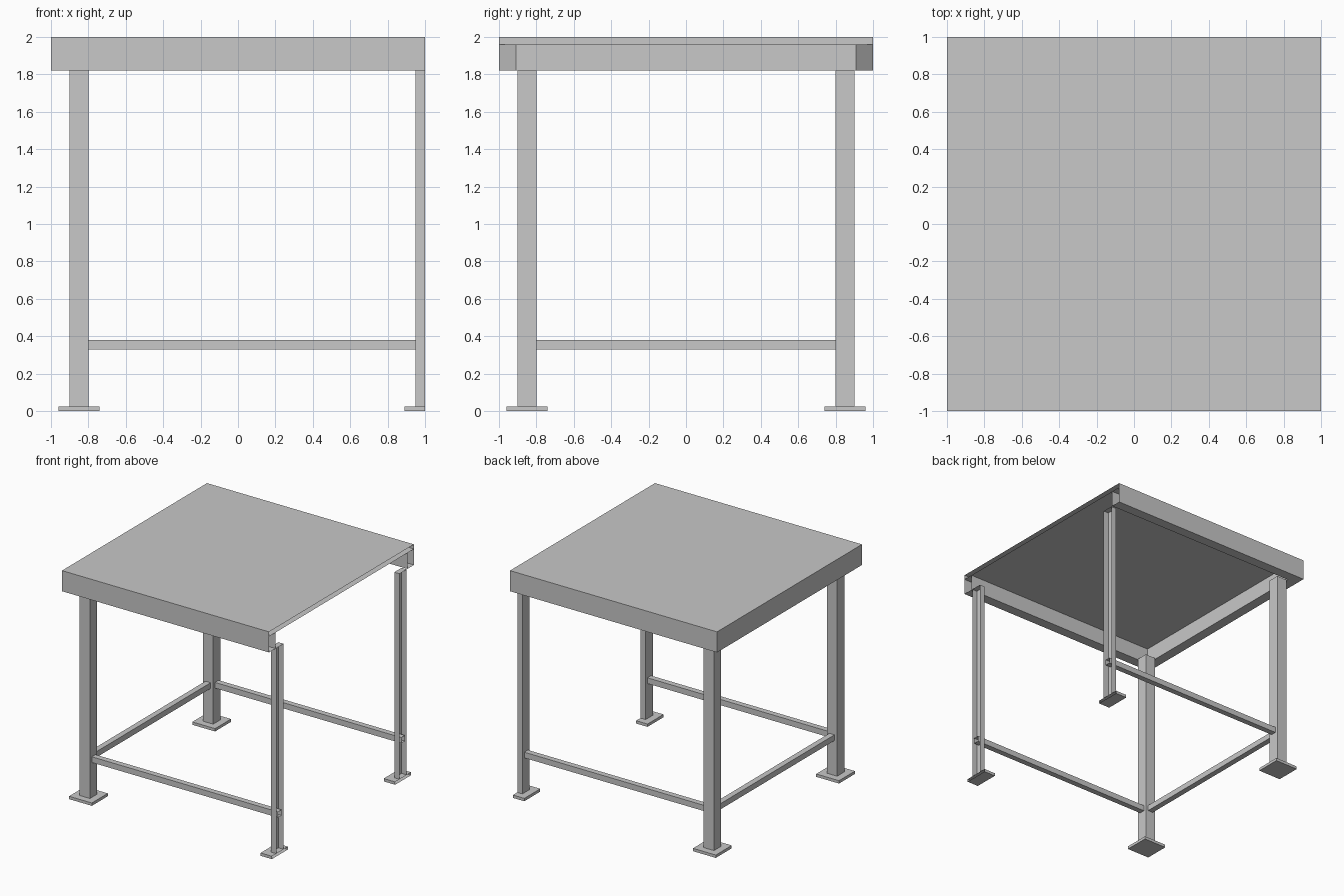
import bpy, bmesh

cube = bpy.data.objects.get("Cube")
if cube:
    bpy.data.objects.remove(cube, do_unlink=True)

# Single painted-steel colour
grey = bpy.data.materials.new("light_grey")
grey.use_nodes = True
colour = (0.58, 0.58, 0.58, 1)
grey.diffuse_color = colour
grey.node_tree.nodes["Principled BSDF"].inputs["Base Color"].default_value = colour

CUT = 1.0        # plane where the half table is open
TOP = 2.0        # table height
SLAB = 1.96      # underside of the table top
APRON = 1.82     # underside of the apron
INNER = 0.91     # inner face of the apron
LEG = 0.85       # leg centre line


def prism(name, outline, z0, z1):
    """Extrude a plan outline, then slice it open at the cut plane."""
    bm = bmesh.new()
    base = bm.faces.new([bm.verts.new((x, y, z0)) for x, y in outline])
    ext = bmesh.ops.extrude_face_region(bm, geom=[base], use_keep_orig=True)
    verts = [g for g in ext["geom"] if isinstance(g, bmesh.types.BMVert)]
    bmesh.ops.translate(bm, vec=(0, 0, z1 - z0), verts=verts)
    bmesh.ops.recalc_face_normals(bm, faces=bm.faces)
    bmesh.ops.bisect_plane(bm, geom=bm.verts[:] + bm.edges[:] + bm.faces[:],
                           plane_co=(CUT, 0, 0), plane_no=(1, 0, 0),
                           clear_outer=True)
    mesh = bpy.data.meshes.new(name)
    bm.to_mesh(mesh)
    bm.free()
    mesh.materials.append(grey)
    obj = bpy.data.objects.new(name, mesh)
    bpy.context.collection.objects.link(obj)
    return obj


def box(name, x0, x1, y0, y1, z0, z1):
    return prism(name, [(x0, y0), (x1, y0), (x1, y1), (x0, y1)], z0, z1)


FAR = 1.2        # parts running past the cut plane

# Table top and end apron with mitred corners
box("table_top", -1, FAR, -1, 1, SLAB, TOP)
prism("end_apron", [(-1, -1), (-INNER, -INNER), (-INNER, INNER), (-1, 1)], APRON, SLAB)

for side, s in (("front", -1), ("back", 1)):
    # Long apron, mitred at the closed end and open at the cut
    prism(side + "_apron", [(-1, s), (FAR, s), (FAR, s * INNER), (-INNER, s * INNER)],
          APRON, SLAB)
    # Lower rail along the long side, running into the cut leg
    y = s * LEG
    box(side + "_rail", -0.8, FAR, y - 0.025, y + 0.025, 0.33, 0.38)
    # Corner leg and halved middle leg, each on a foot plate
    for kind, x in (("corner", -LEG), ("middle", CUT)):
        box(f"{side}_{kind}_leg", x - 0.05, x + 0.05, y - 0.05, y + 0.05, 0.025, APRON)
        box(f"{side}_{kind}_foot", x - 0.11, x + 0.11, y - 0.11, y + 0.11, 0, 0.025)

# Lower rail across the closed end
box("end_rail", -LEG - 0.025, -LEG + 0.025, -0.8, 0.8, 0.33, 0.38)
